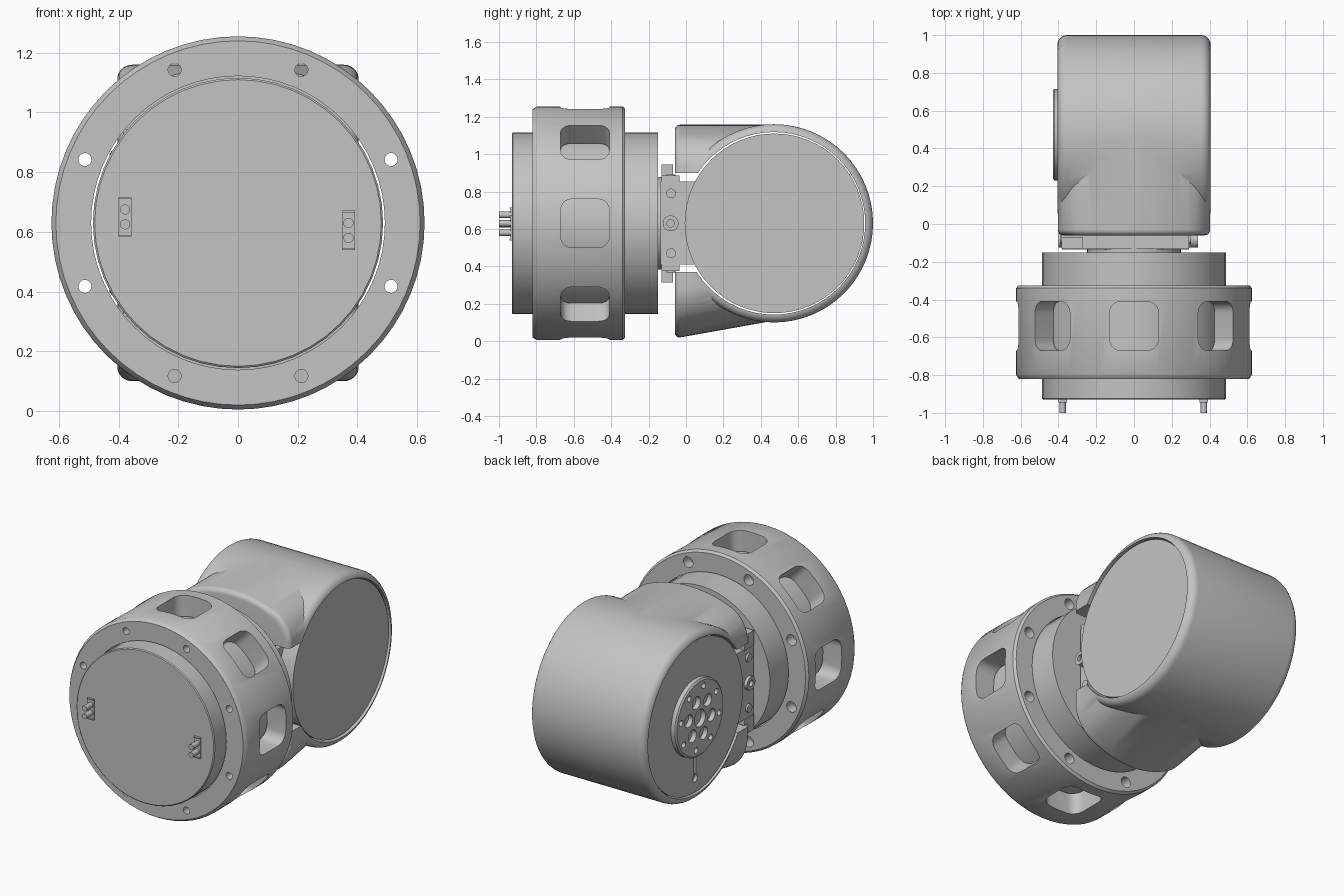
import bpy, bmesh, math
from mathutils import Matrix, Vector

if "Cube" in bpy.data.objects:
    bpy.data.objects.remove(bpy.data.objects["Cube"], do_unlink=True)

GREY = (0.55, 0.55, 0.55, 1)
mat = bpy.data.materials.new("machined_grey")
mat.use_nodes = True
mat.diffuse_color = GREY
mat.node_tree.nodes["Principled BSDF"].inputs["Base Color"].default_value = GREY

AXIS_Z = 0.63          # height of the common axis
HEAD_Y = 0.47          # centre of the cross-wise joint head
parts = []


def make(name, bm, part=True):
    bmesh.ops.recalc_face_normals(bm, faces=bm.faces)
    me = bpy.data.meshes.new(name)
    bm.to_mesh(me)
    bm.free()
    ob = bpy.data.objects.new(name, me)
    bpy.context.scene.collection.objects.link(ob)
    me.materials.append(mat)
    if part:
        parts.append(ob)
    else:
        ob.hide_render = True
    return ob


def skin(name, rings, part=True, closed=False):
    """Join rings of points into a capped tube, or a closed loop of rings."""
    bm = bmesh.new()
    rows = [[bm.verts.new(p) for p in ring] for ring in rings]
    pairs = list(zip(rows, rows[1:]))
    if closed:
        pairs.append((rows[-1], rows[0]))
    else:
        bm.faces.new(rows[0])
        bm.faces.new(rows[-1])
    for p, q in pairs:
        for i in range(len(p)):
            j = (i + 1) % len(p)
            bm.faces.new((p[i], p[j], q[j], q[i]))
    return make(name, bm, part)


def lathe(name, profile, axis, centre, n=48, part=True, closed=False):
    """Turn (along, radius) points round the x, y or z axis."""
    rings = []
    for t, r in profile:
        row = []
        for i in range(n):
            c, s = around(r, math.tau * i / n)
            p = {"x": (t, c, s), "y": (c, t, s), "z": (c, s, t)}[axis]
            row.append(Vector(p) + Vector(centre))
        rings.append(row)
    return skin(name, rings, part, closed)


def rod(name, r, a, b, axis, centre, n=24, part=True):
    return lathe(name, [(a, r), (b, r)], axis, centre, n, part)


def box(name, lo, hi, part=True, round_x=0, matrix=None):
    bm = bmesh.new()
    bmesh.ops.create_cube(bm, size=1)
    for v in bm.verts:
        v.co = [lo[k] if v.co[k] < 0 else hi[k] for k in range(3)]
    if round_x:
        edges = [e for e in bm.edges
                 if abs(e.verts[0].co.x - e.verts[1].co.x) > 1e-4]
        bmesh.ops.bevel(bm, geom=edges, offset=round_x, segments=5,
                        profile=0.5, affect="EDGES")
    if matrix:
        bmesh.ops.transform(bm, matrix=matrix, verts=bm.verts)
    return make(name, bm, part)


def combine(ob, other, operation="DIFFERENCE", solver="EXACT"):
    m = ob.modifiers.new("combine", "BOOLEAN")
    m.operation, m.solver, m.object = operation, solver, other
    bpy.context.view_layer.objects.active = ob
    bpy.ops.object.modifier_apply(modifier=m.name)
    bpy.data.objects.remove(other, do_unlink=True)


def around(radius, angle):
    return radius * math.cos(angle), radius * math.sin(angle)


# Motor core and mounting flange
mid = (0, 0, AXIS_Z)
lathe("motor_core", [(-0.93, 0.48), (-0.925, 0.486), (-0.15, 0.486)], "y", mid)
flange = lathe("mounting_flange",
               [(-0.82, 0.492), (-0.82, 0.61), (-0.805, 0.62), (-0.795, 0.625),
                (-0.34, 0.625), (-0.325, 0.612), (-0.325, 0.492)],
               "y", mid, 64, closed=True)
for k in range(8):
    turn = math.tau * k / 8
    place = Matrix.Translation(mid) @ Matrix.Rotation(turn, 4, "Y")
    combine(flange, box("window_cutter", (0.47, -0.67, -0.13), (0.7, -0.41, 0.13),
                        False, 0.06, place))
    x, z = around(0.555, turn + math.pi / 8)
    spot = (x, 0, z + AXIS_Z)
    combine(flange, rod("bolt_cutter", 0.022, -0.9, -0.2, "y", spot, 16, False))
    combine(flange, rod("counterbore_cutter", 0.034, -0.39, -0.2, "y", spot, 16, False))

# Contact pins on the front
for side, x, z in (("right", -0.378, 0.65), ("left", 0.37, 0.605)):
    box(side + "_contact_plate", (x - 0.022, -0.937, z - 0.065), (x + 0.022, -0.92, z + 0.065))
    for end in (-1, 1):
        zc = z + end * 0.063
        box(side + "_contact_lip", (x - 0.022, -0.945, zc - 0.003), (x + 0.022, -0.92, zc + 0.003))
        rod(side + "_contact_pin", 0.017, -1.0, -0.92, "y", (x, 0, z + end * 0.025), 16)

# Joint housing: rounded drum
fillet = 0.05
half = []
for i in range(7):
    c, s = around(fillet, math.pi / 2 * i / 6)
    half.append((0.405 - fillet + s, 0.53 - fillet + c))
drum = [(-t, r) for t, r in reversed(half)] + half
housing = lathe("joint_housing", drum, "x", (0, HEAD_Y, AXIS_Z), 64)

# Flared neck with domed top and bottom, soft corners and a rounded front lip
HALF, CORNER, LIP = 0.403, 0.1, 0.03


def sag(x, r):
    over = max(0, abs(x) - HALF + CORNER)
    return r - math.sqrt(r * r - x * x) + CORNER - math.sqrt(max(0, CORNER ** 2 - over ** 2))


def neck_ring(y, inset):
    xs = [HALF * math.sin(math.pi / 2 * i / 14) for i in range(-14, 15)]
    bottom = 0.015 + 0.1 * (y + 0.06) / 0.56
    pts = [(x, 1.158 - sag(x, 0.75)) for x in xs]
    pts += [(x, bottom + sag(x, 0.6)) for x in reversed(xs)]
    mid_z = (1.158 + bottom) / 2
    return [(x * (1 - inset / HALF), y, mid_z + (z - mid_z) * (1 - inset / 0.57))
            for x, z in pts]


rings = []
for i in range(6):
    c, s = around(LIP, math.pi / 2 * i / 5)
    rings.append(neck_ring(-0.06 + LIP - c, LIP - s))
rings.append(neck_ring(0.5, 0))
combine(housing, skin("neck_blank", rings, False), "UNION", "MANIFOLD")
combine(housing, rod("bore_cutter", 0.488, -0.6, 0.6, "x", (0, HEAD_Y, AXIS_Z), 64, False),
        solver="MANIFOLD")
combine(housing, box("slot_cutter", (-0.6, -0.3, 0.37), (0.6, 0.2, 0.9), False),
        solver="MANIFOLD")

# Joint motor inside the housing, with a keyhole groove on its right face
joint_mid = (0, HEAD_Y + 0.003, AXIS_Z)
motor = lathe("joint_motor", [(-0.395, 0.48), (0.39, 0.48)], "x", joint_mid, 64)
hy, hz = joint_mid[1:]
combine(motor, box("groove_cutter", (-0.5, hy - 0.01, hz - 0.39), (-0.375, hy + 0.01, hz - 0.2), False))
combine(motor, rod("keyhole_cutter", 0.024, -0.5, -0.375, "x", (0, hy, hz - 0.39), 16, False))

# Output hub with its bolt circles
hub = lathe("output_hub", [(-0.43, 0.232), (-0.422, 0.242), (-0.385, 0.242)], "x", joint_mid)
holes = [(0, 0.055, 1), (0.115, 0.04, 6), (0.195, 0.018, 8)]
for radius, size, count in holes:
    for k in range(count):
        dy, dz = around(radius, math.tau * k / count + 0.2)
        combine(hub, rod("hub_hole_cutter", size, -0.5, -0.4, "x",
                         (0, hy + dy, hz + dz), 16, False))

# Bracket linking the core to the joint motor
rod("bracket_mount", 0.248, -0.156, -0.11, "y", mid, 48)
box("bracket_block", (-0.38, -0.135, 0.41), (0.29, 0.1, 0.855))
for sign in (-1, 1):
    def level(h0, h1):
        return sorted((AXIS_Z + sign * h0, AXIS_Z + sign * h1))
    z0, z1 = level(0.22, 0.255)
    box("bracket_plate", (-0.385, -0.13, z0), (0.29, -0.035, z1))
    z0, z1 = level(0.25, 0.315)
    box("bracket_tab", (-0.385, -0.13, z0), (-0.27, -0.07, z1))
    for x in (-0.09, 0.09):
        z0, z1 = level(0.25, 0.262)
        rod("plate_bolt", 0.024, z0, z1, "z", (x, -0.08, 0), 16)
    for z in (0.47, 0.79):
        face = 0.29 if sign > 0 else -0.38
        rod("side_bolt", 0.026, face - 0.012, face + 0.012, "x", (0, -0.08, z), 16)
for name, x0, x1 in (("left_boss", 0.27, 0.34), ("right_boss", -0.4, -0.36)):
    boss = rod(name, 0.042, x0, x1, "x", (0, -0.082, AXIS_Z))
    outer = x1 if x1 > 0 else x0
    combine(boss, rod("boss_cutter", 0.02, outer - 0.02, outer + 0.02, "x",
                      (0, -0.082, AXIS_Z), 16, False))

# Smooth the curved surfaces, keep edges sharp
bpy.ops.object.select_all(action="DESELECT")
for ob in parts:
    ob.select_set(True)
bpy.context.view_layer.objects.active = parts[0]
bpy.ops.object.shade_smooth_by_angle(angle=math.radians(30))
